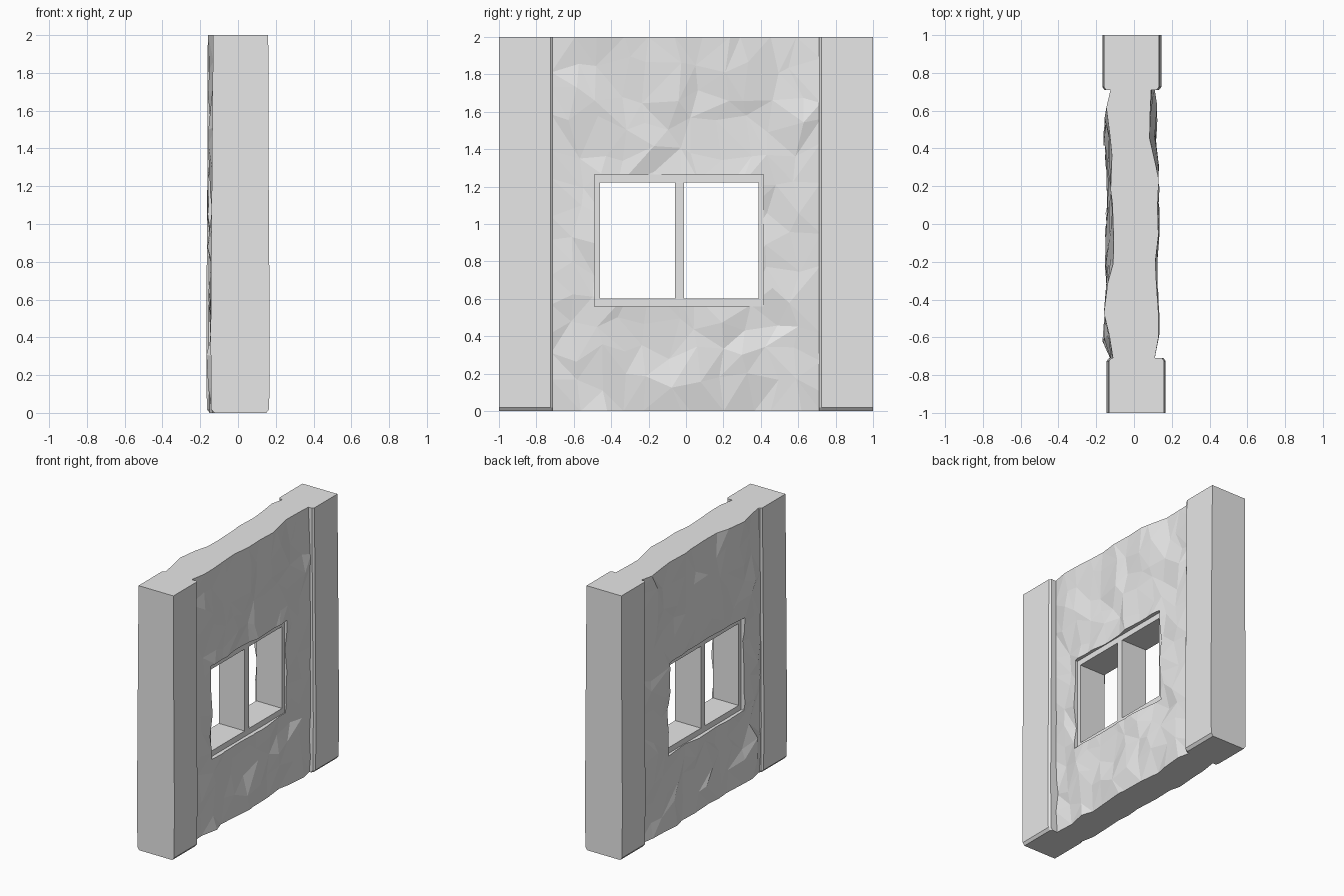
import bpy, bmesh, random
from mathutils import noise, Vector

random.seed(7)
cube = bpy.data.objects.get("Cube")
if cube:
    bpy.data.objects.remove(cube, do_unlink=True)

# Single plain grey
grey = bpy.data.materials.new("stone_grey")
grey.use_nodes = True
grey.diffuse_color = (0.8, 0.8, 0.8, 1)
grey.node_tree.nodes["Principled BSDF"].inputs["Base Color"].default_value = (0.8, 0.8, 0.8, 1)


def make_object(name, bm):
    bmesh.ops.recalc_face_normals(bm, faces=bm.faces)
    mesh = bpy.data.meshes.new(name)
    bm.to_mesh(mesh)
    bm.free()
    mesh.materials.append(grey)
    obj = bpy.data.objects.new(name, mesh)
    bpy.context.collection.objects.link(obj)
    return obj


def add_box(bm, low, high):
    verts = bmesh.ops.create_cube(bm, size=1)["verts"]
    for v in verts:
        v.co = Vector([(a + b) / 2 + c * (b - a) for a, b, c in zip(low, high, v.co)])


# End posts: slightly swollen lofts, the back one turned half round
def make_post(name, turn):
    sections = [(0, -0.125, 0.15), (0.02, -0.142, 0.165), (0.4, -0.145, 0.168),
                (1.3, -0.138, 0.162), (2, -0.132, 0.16)]
    bm = bmesh.new()
    rings = []
    for z, left, right in sections:
        outline = [(left, -1), (right, -1), (right, -0.725), (right - 0.012, -0.71),
                   (left + 0.012, -0.71), (left, -0.725)]
        rings.append([bm.verts.new((turn * x, turn * y, z)) for x, y in outline])
    for low, high in zip(rings, rings[1:]):
        for k in range(len(low)):
            n = (k + 1) % len(low)
            bm.faces.new((low[k], low[n], high[n], high[k]))
    bm.faces.new(rings[0])
    bm.faces.new(rings[-1])
    make_object(name, bm)


make_post("front_post", 1)
make_post("back_post", -1)

# Rough wall: two jittered faceted sheets joined round the rim
COLS, ROWS = 11, 13
top_profile = {1: [0.12, 0.13, 0.13, 0.12, 0.11, 0.13, 0.125, 0.13, 0.12, 0.08, 0.085, 0.09],
               -1: [0.11, 0.13, 0.16, 0.14, 0.11, 0.11, 0.115, 0.12, 0.12, 0.13, 0.15, 0.13]}
middle = {1: 0.118, -1: 0.142}
limits = {1: (0.08, 0.135), -1: (0.1, 0.172)}


def wall_point(side, i, j):
    y = -0.72 + 1.44 * i / COLS
    z = 2 * j / ROWS
    edge_y, edge_z = i in (0, COLS), j in (0, ROWS)
    blend = max(0, (z - 1.4) / 0.6)
    depth = middle[side] * (1 - blend) + top_profile[side][i] * blend
    rough = 0.035 * noise.noise(Vector((side * 5, y * 4, z * 4))) + random.uniform(-0.014, 0.014)
    depth += rough * (1 - 0.8 * blend)
    if edge_y:
        depth = min(depth, 0.108 if side > 0 else 0.122)
    else:
        y += random.uniform(-0.042, 0.042)
    if not edge_z:
        z += random.uniform(-0.05, 0.05)
    low, high = limits[side]
    depth = min(max(depth, low), high)
    if j == 0:
        depth -= 0.01
    return side * depth, y, z


bm = bmesh.new()
sheets = {}
for side in (1, -1):
    grid = [[bm.verts.new(wall_point(side, i, j)) for j in range(ROWS + 1)]
            for i in range(COLS + 1)]
    sheets[side] = grid
    for i in range(COLS):
        for j in range(ROWS):
            a, b = grid[i][j], grid[i + 1][j]
            c, d = grid[i + 1][j + 1], grid[i][j + 1]
            if random.random() < 0.5:
                bm.faces.new((a, b, c))
                bm.faces.new((a, c, d))
            else:
                bm.faces.new((a, b, d))
                bm.faces.new((b, c, d))
rim = [(i, 0) for i in range(COLS)] + [(COLS, j) for j in range(ROWS)]
rim += [(i, ROWS) for i in range(COLS, 0, -1)] + [(0, j) for j in range(ROWS, 0, -1)]
for (i, j), (m, n) in zip(rim, rim[1:] + rim[:1]):
    p, q = sheets[1], sheets[-1]
    bm.faces.new((p[i][j], p[m][n], q[m][n]))
    bm.faces.new((p[i][j], q[m][n], q[i][j]))
wall = make_object("rough_wall", bm)

# Window opening cut through the wall
Y0, Y1, Z0, Z1 = -0.49, 0.415, 0.56, 1.265
bm = bmesh.new()
add_box(bm, (-0.5, Y0, Z0), (0.5, Y1, Z1))
cutter = make_object("window_cutter", bm)
cutter.hide_render = True
cut = wall.modifiers.new("window_opening", "BOOLEAN")
cut.operation = "DIFFERENCE"
cut.solver = "EXACT"
cut.object = cutter
bpy.context.view_layer.update()
evaluated = wall.evaluated_get(bpy.context.evaluated_depsgraph_get())
cut_mesh = bpy.data.meshes.new_from_object(evaluated)
wall.modifiers.clear()
wall.data = cut_mesh
bpy.data.objects.remove(cutter, do_unlink=True)

# Window frame set back in the opening, with a central mullion
BACK, FRONT = -0.118, 0.098
bm = bmesh.new()
for y0, y1, z0, z1 in [(Y0, Y1, Z0, 0.603), (Y0, Y1, 1.222, Z1),
                       (Y0, -0.46, 0.603, 1.222), (0.387, Y1, 0.603, 1.222),
                       (-0.06, -0.01, 0.603, 1.222)]:
    add_box(bm, (BACK, y0, z0), (FRONT, y1, z1))
make_object("window_frame", bm)
